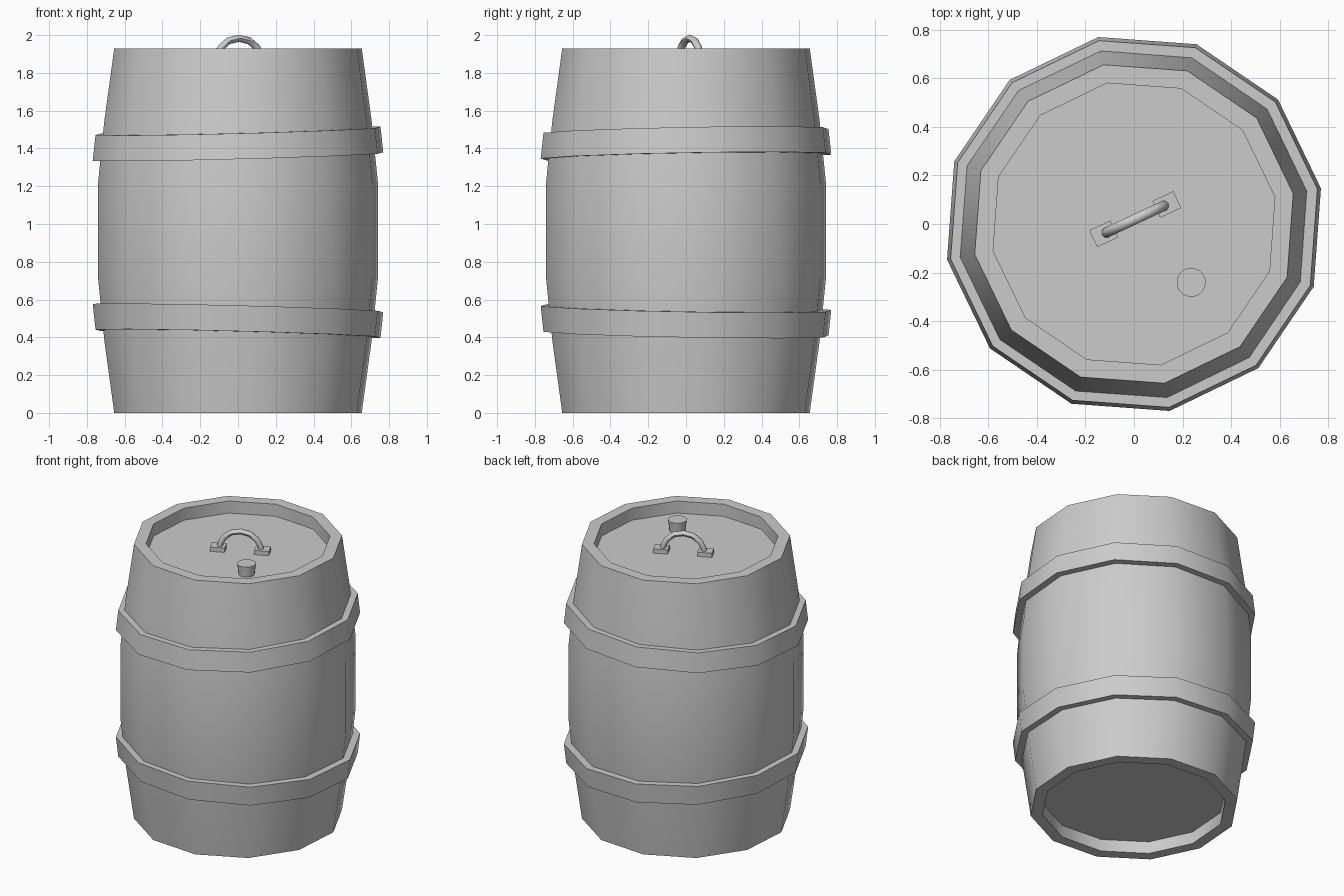
import bpy, bmesh, math

if "Cube" in bpy.data.objects:
    bpy.data.objects.remove(bpy.data.objects["Cube"])

PHASE = math.radians(10.8)   # rotation of the 12-sided outline
LID_Z = 1.845
HANDLE_DIR = math.radians(25)


def finish(bm, name, angle=35):
    bmesh.ops.recalc_face_normals(bm, faces=bm.faces)
    mesh = bpy.data.meshes.new(name)
    bm.to_mesh(mesh)
    bm.free()
    ob = bpy.data.objects.new(name, mesh)
    bpy.context.collection.objects.link(ob)
    bpy.ops.object.select_all(action='DESELECT')
    ob.select_set(True)
    bpy.context.view_layer.objects.active = ob
    bpy.ops.object.shade_smooth_by_angle(angle=math.radians(angle))
    return ob


def lathe(profile, sides=12, closed=False, phase=PHASE):
    """Revolve (radius, z) points; open profiles get end caps."""
    bm = bmesh.new()
    rings = []
    for r, z in profile:
        angles = [phase + 2 * math.pi * i / sides for i in range(sides)]
        rings.append([bm.verts.new((r * math.cos(a), r * math.sin(a), z)) for a in angles])
    pairs = list(zip(rings, rings[1:]))
    if closed:
        pairs.append((rings[-1], rings[0]))
    else:
        bm.faces.new(rings[0])
        bm.faces.new(rings[-1])
    for a, b in pairs:
        for i in range(sides):
            j = (i + 1) % sides
            bm.faces.new((a[i], a[j], b[j], b[i]))
    return bm


# Barrel body with recessed lid and base
finish(lathe([(0.59, 0.085), (0.59, 0), (0.667, 0), (0.72, 0.38), (0.755, 0.72),
              (0.755, 1.21), (0.72, 1.55), (0.667, 1.93), (0.59, 1.93), (0.59, LID_Z)]),
       "barrel_body")

# Slightly tilted hoops, mirrored top to bottom
for name, z, s in (("upper_hoop", 1.425, 1), ("lower_hoop", 0.487, -1)):
    h = 0.068 * s
    bm = lathe([(0.69, -h), (0.783, -h), (0.768, h), (0.69, h)], closed=True)
    for v in bm.verts:
        v.co.z += z + s * (0.026 * v.co.x + 0.018 * v.co.y)
    finish(bm, name, 28 + 7)

# Tapered bung
bung = finish(lathe([(0.05, LID_Z - 0.01), (0.06, 1.92)], sides=16), "bung")
bung.location = (0.235, -0.24, 0)

# Handle arch: tube swept along a half loop
path = [(-0.135, 1.855), (-0.128, 1.895), (-0.105, 1.935), (-0.06, 1.97), (0, 1.983)]
path += [(-u, z) for u, z in reversed(path[:-1])]
bm = bmesh.new()
rings, n = [], 8
for i, (u, z) in enumerate(path):
    p, q = path[max(i - 1, 0)], path[min(i + 1, len(path) - 1)]
    t = math.atan2(q[1] - p[1], q[0] - p[0])
    ring = []
    for k in range(n):
        a = 2 * math.pi * k / n
        d = 0.019 * math.cos(a)
        ring.append(bm.verts.new((u - d * math.sin(t), 0.021 * math.sin(a), z + d * math.cos(t))))
    rings.append(ring)
for a, b in zip(rings, rings[1:]):
    for k in range(n):
        bm.faces.new((a[k], a[(k + 1) % n], b[(k + 1) % n], b[k]))
bm.faces.new(rings[0])
bm.faces.new(rings[-1])
handle = finish(bm, "handle", 50)
handle.location = (0.005, 0.02, 0)
handle.rotation_euler.z = HANDLE_DIR

# Handle mounting pads
for side, name in ((-1, "handle_pad_left"), (1, "handle_pad_right")):
    bm = bmesh.new()
    bmesh.ops.create_cube(bm, size=1)
    for v in bm.verts:
        v.co.x = v.co.x * 0.095 + side * 0.143
        v.co.y *= 0.076
        v.co.z = v.co.z * 0.035 + LID_Z + 0.0125
    pad = finish(bm, name)
    pad.location = (0.005, 0.02, 0)
    pad.rotation_euler.z = HANDLE_DIR
